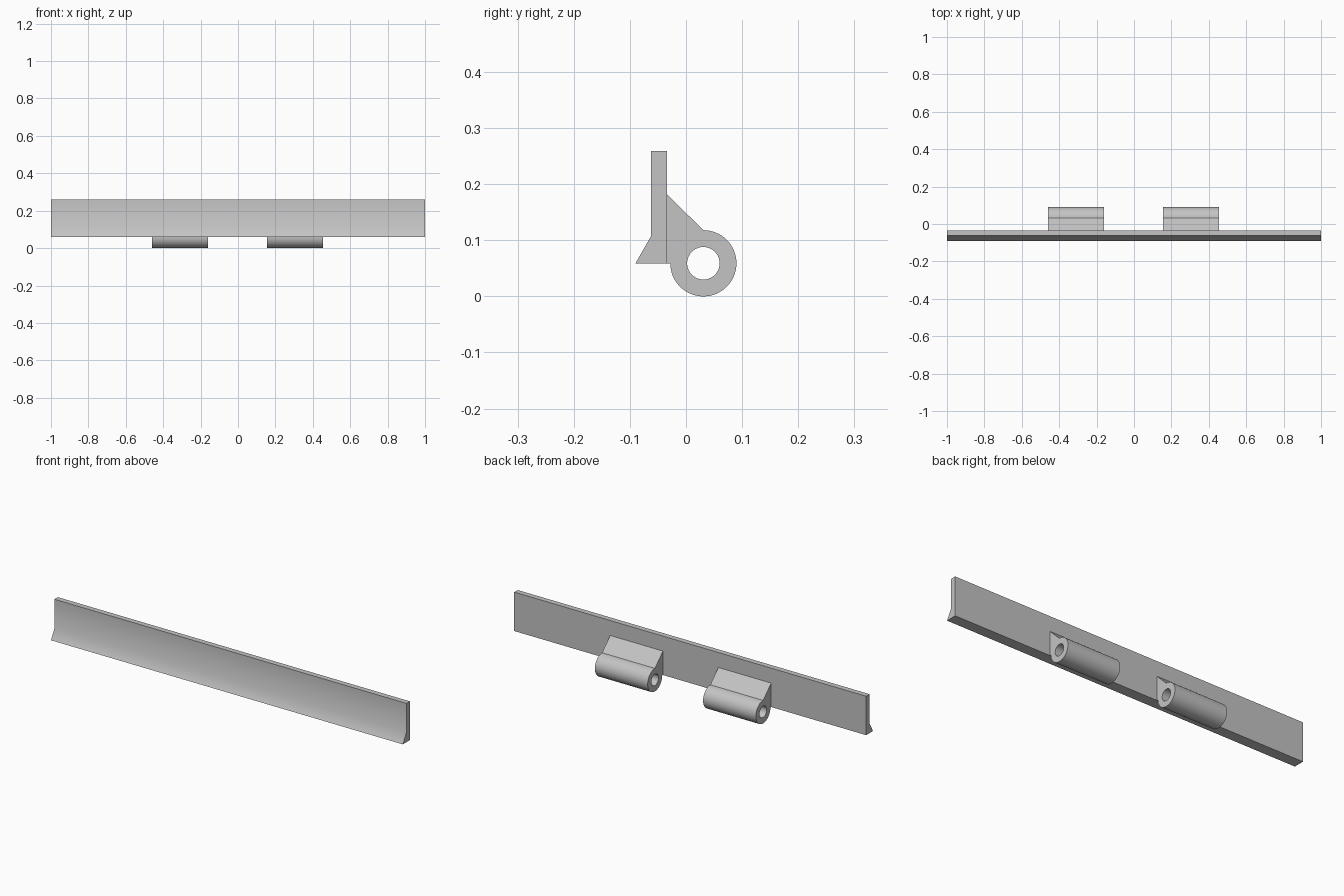
import bpy
import bmesh
from math import cos, sin, pi, radians

cube = bpy.data.objects.get("Cube")
if cube:
    bpy.data.objects.remove(cube, do_unlink=True)

# Single plain grey
grey = bpy.data.materials.new("plain_grey")
grey.use_nodes = True
colour = (0.55, 0.55, 0.55, 1)
grey.diffuse_color = colour
grey.node_tree.nodes["Principled BSDF"].inputs["Base Color"].default_value = colour


def arc(centre, radius, start, end, steps):
    """Points on an arc in the y-z plane."""
    angles = [start + (end - start) * i / steps for i in range(steps + 1)]
    return [(centre[0] + radius * cos(a), centre[1] + radius * sin(a)) for a in angles]


def extrude_profile(name, loops, x0, x1):
    """Fill y-z loops (outline, then holes) and extrude them from x0 to x1."""
    bm = bmesh.new()
    edges = []
    for loop in loops:
        verts = [bm.verts.new((x0, y, z)) for y, z in loop]
        edges += [bm.edges.new((v, verts[i - 1])) for i, v in enumerate(verts)]
    bmesh.ops.triangle_fill(bm, use_beauty=True, edges=edges)
    result = bmesh.ops.extrude_face_region(bm, geom=bm.faces[:], use_keep_orig=True)
    moved = [g for g in result["geom"] if isinstance(g, bmesh.types.BMVert)]
    bmesh.ops.translate(bm, verts=moved, vec=(x1 - x0, 0, 0))
    bmesh.ops.recalc_face_normals(bm, faces=bm.faces[:])
    mesh = bpy.data.meshes.new(name)
    bm.to_mesh(mesh)
    bm.free()
    mesh.materials.append(grey)
    obj = bpy.data.objects.new(name, mesh)
    bpy.context.collection.objects.link(obj)
    bpy.ops.object.select_all(action="DESELECT")
    obj.select_set(True)
    bpy.context.view_layer.objects.active = obj
    bpy.ops.object.shade_smooth_by_angle(angle=radians(30))
    return obj


# Long plate with a flared lower lip
back = -0.034
plate = [(-0.09, 0.059), (back, 0.059), (back, 0.259), (-0.062, 0.259), (-0.062, 0.108)]
extrude_profile("long_plate", [plate], -1, 1)

# Two hinge knuckles: a sloped web running into a bored barrel
centre = (0.031, 0.059)
outline = [(back, 0.059), (back, 0.182)] + arc(centre, 0.059, pi / 2, -pi, 48)
bore = arc(centre, 0.029, 0, 2 * pi, 40)[:-1]
for name, x in (("right_hinge_knuckle", -0.46), ("left_hinge_knuckle", 0.155)):
    extrude_profile(name, [outline, bore], x, x + 0.3)
